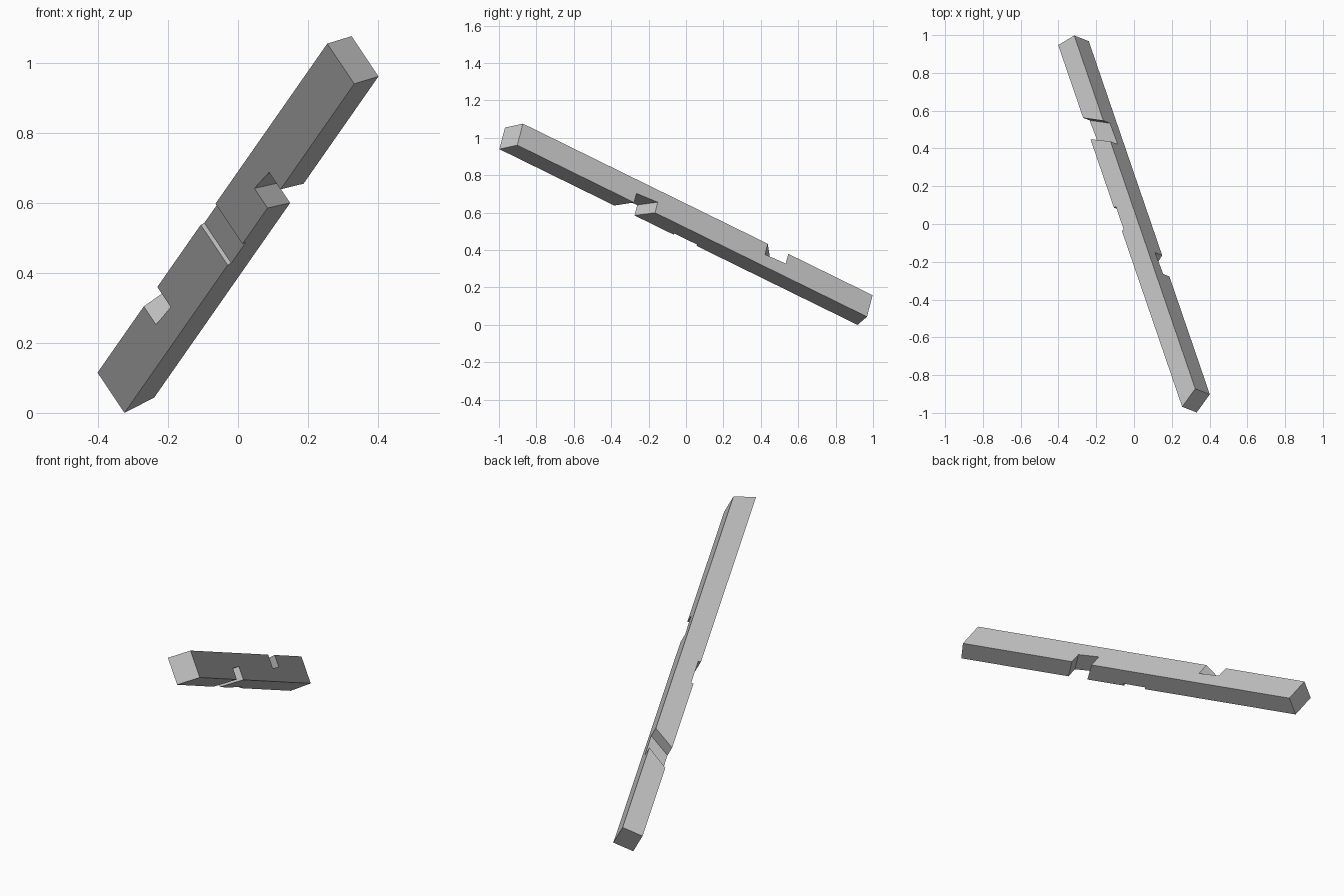
import bpy, bmesh
from mathutils import Vector, Matrix

if "Cube" in bpy.data.objects:
    bpy.data.objects.remove(bpy.data.objects["Cube"], do_unlink=True)

# Beam frame: u runs along the timber, v through its thickness, w up its width
LENGTH, THICK, WIDTH = 2.232, 0.108, 0.1416
u = Vector((0.294, -0.858, 0.421)).normalized()
w = Vector((-0.544, 0.212, 0.812))
v = w.cross(u).normalized()
w = u.cross(v)
frame = Matrix((u, v, w)).transposed().to_4x4()
frame.translation = Vector((-0.324, 0.915, 0.0))


def skew_block(name, s, skew, d, low, high):
    """Block from s[0] to s[1]; each end leans by its skew through the thickness.
    low and high give the lower and upper height at each end."""
    bm = bmesh.new()
    bmesh.ops.create_cube(bm, size=1)
    for p in bm.verts:
        end = int(p.co.x > 0)
        y = d[int(p.co.y > 0)]
        z = (high if p.co.z > 0 else low)[end]
        p.co = (s[end] + skew[end] * y, y, z)
    bm.transform(frame)
    bmesh.ops.recalc_face_normals(bm, faces=bm.faces)
    mesh = bpy.data.meshes.new(name)
    bm.to_mesh(mesh)
    bm.free()
    ob = bpy.data.objects.new(name, mesh)
    bpy.context.collection.objects.link(ob)
    return ob


# Timber with one mitred end
beam = skew_block("notched_beam", (0, LENGTH), (0, -0.49), (0, THICK),
                  (0, 0), (WIDTH, WIDTH))

# Slanted half-depth notches on both edges, and a shallow dado across one side
out = 0.05
through = (-out, THICK + out)
cutters = [
    skew_block("upper_notch_cutter", (0.449, 0.581), (0.71, 0.67), through,
               (0.078, 0.071), (WIDTH + out, WIDTH + out)),
    skew_block("lower_notch_cutter", (1.390, 1.516), (-0.64, -0.6), through,
               (-out, -out), (0.069, 0.060)),
    skew_block("side_dado_cutter", (1.003, 1.146), (0, 0), (-out, 0.013),
               (-out, -out), (WIDTH + out, WIDTH + out)),
]
for cutter in cutters:
    cutter.hide_render = True
    mod = beam.modifiers.new(cutter.name, "BOOLEAN")
    mod.operation = "DIFFERENCE"
    mod.solver = "EXACT"
    mod.object = cutter

# Bake the cuts and discard the cutters
bpy.context.view_layer.update()
evaluated = beam.evaluated_get(bpy.context.evaluated_depsgraph_get())
baked = bpy.data.meshes.new_from_object(evaluated)
beam.modifiers.clear()
beam.data = baked
for cutter in cutters:
    bpy.data.objects.remove(cutter, do_unlink=True)

# Centre on the floor
lo = Vector([min(p.co[i] for p in baked.vertices) for i in range(3)])
hi = Vector([max(p.co[i] for p in baked.vertices) for i in range(3)])
mid = (lo + hi) / 2
baked.transform(Matrix.Translation((-mid.x, -mid.y, -lo.z)))

# Plain grey
color = (0.56, 0.56, 0.56, 1)
grey = bpy.data.materials.new("plain_grey")
grey.use_nodes = True
grey.diffuse_color = color
grey.node_tree.nodes["Principled BSDF"].inputs["Base Color"].default_value = color
baked.materials.clear()
baked.materials.append(grey)
for face in baked.polygons:
    face.material_index = 0
    face.use_smooth = False
